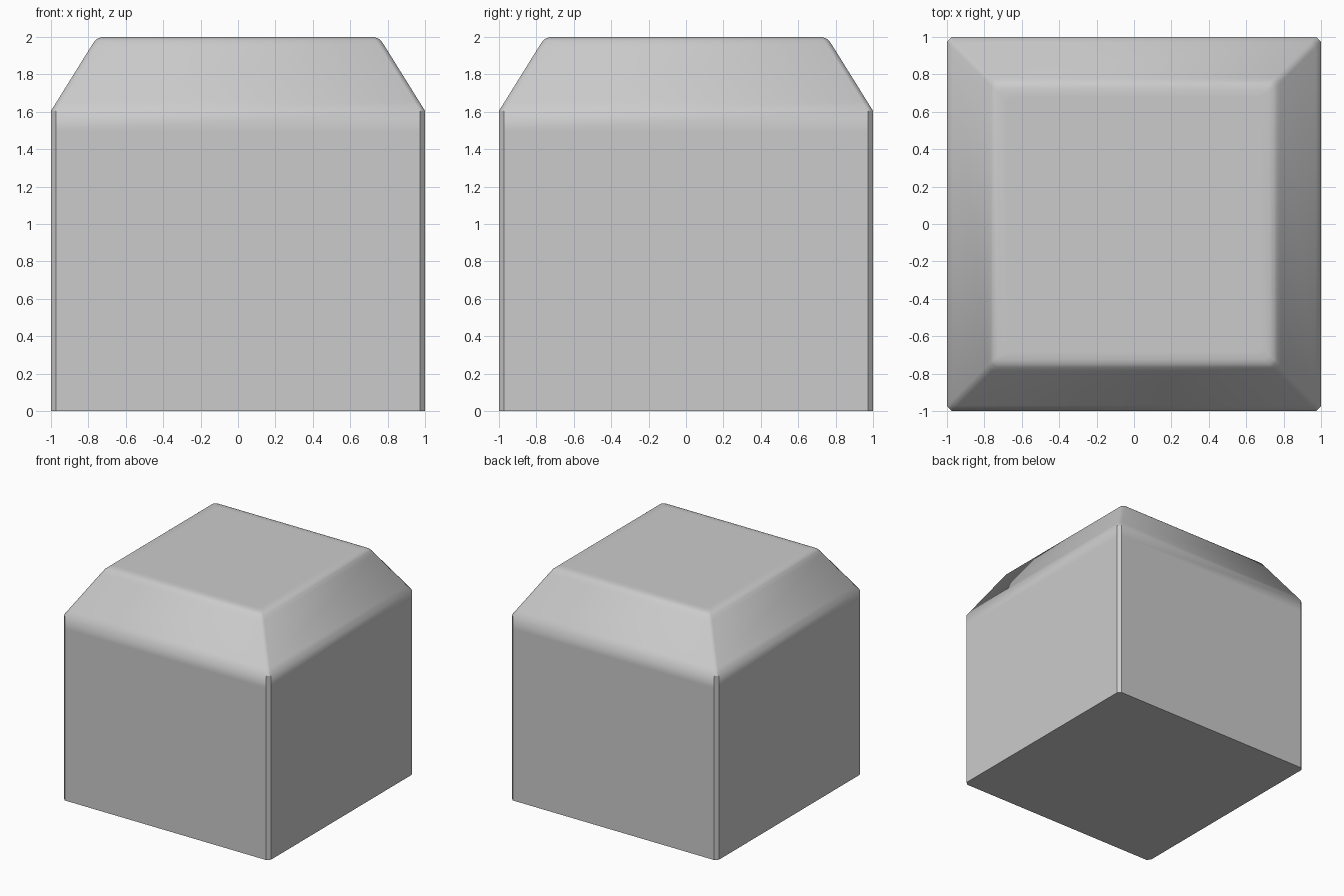
import bpy, bmesh, math

if "Cube" in bpy.data.objects:
    bpy.data.objects.remove(bpy.data.objects["Cube"])

# Cross-section rings: half width, corner chamfer, height
RINGS = [
    (1.0, 0.027, 0.0),
    (1.0, 0.027, 1.50),
    (1.0, 0.027, 1.605),
    (0.97, 0.027, 1.653),
    (0.785, 0.027, 1.95),
    (0.765, 0.027, 1.98),
    (0.75, 0.025, 1.992),
    (0.725, 0.02, 2.0),
    (0.68, 0.02, 2.0),
]


def ring_points(h, c):
    """Square with chamfered corners, counter-clockwise."""
    i = h - c
    return [(h, -i), (h, i), (i, h), (-i, h), (-h, i), (-h, -i), (-i, -h), (i, -h)]


# Block with a tapered top
bm = bmesh.new()
loops = [[bm.verts.new((x, y, z)) for x, y in ring_points(h, c)] for h, c, z in RINGS]
for low, high in zip(loops, loops[1:]):
    for k in range(8):
        n = (k + 1) % 8
        bm.faces.new((low[k], low[n], high[n], high[k]))
bm.faces.new(loops[-1])
bm.faces.new(loops[0][::-1])
bmesh.ops.recalc_face_normals(bm, faces=bm.faces)

mesh = bpy.data.meshes.new("tapered_block")
bm.to_mesh(mesh)
bm.free()
block = bpy.data.objects.new("tapered_block", mesh)
bpy.context.collection.objects.link(block)

# Smooth slopes, crisp vertical chamfers
bpy.context.view_layer.objects.active = block
block.select_set(True)
bpy.ops.object.shade_smooth_by_angle(angle=math.radians(40))
